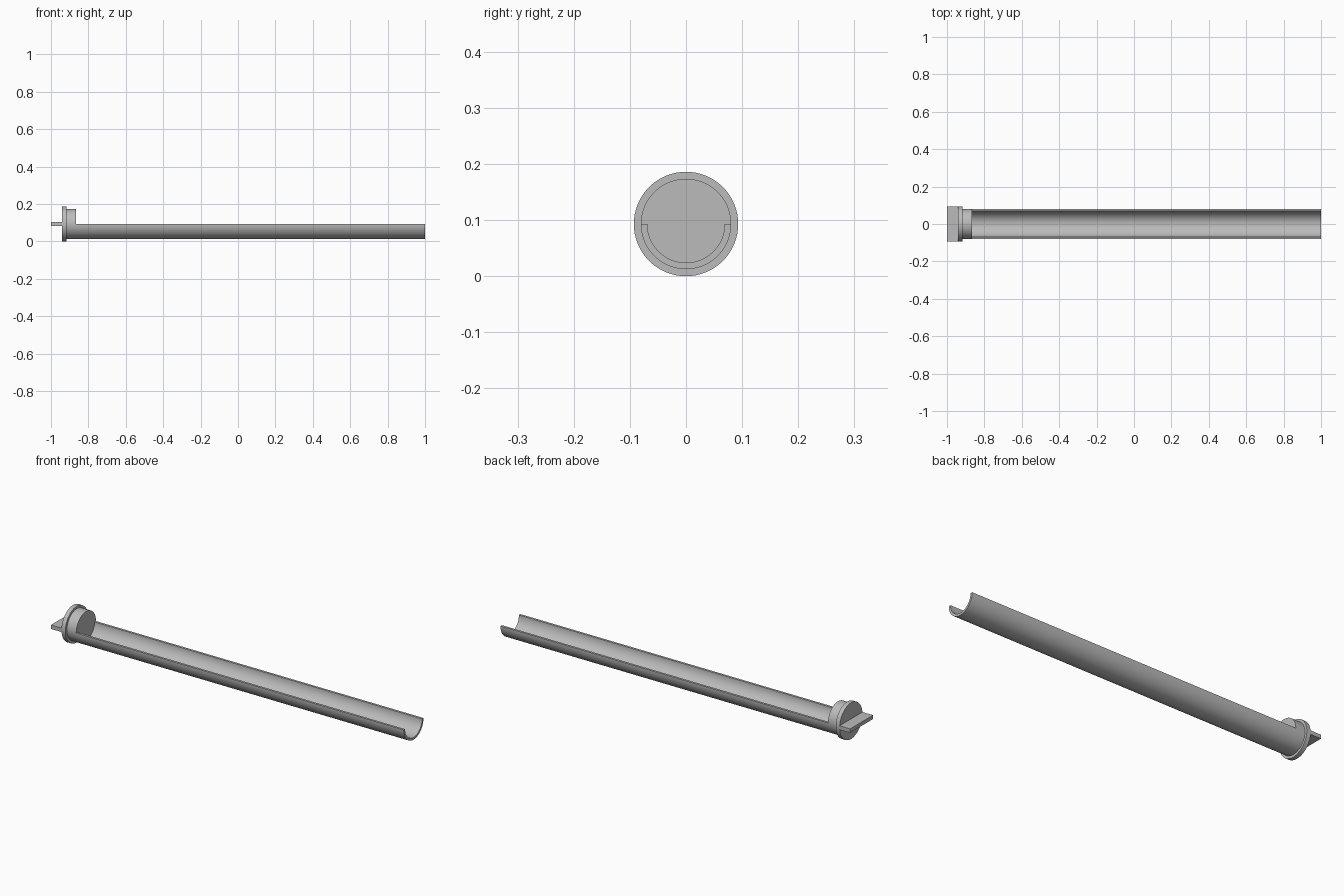
import bpy, bmesh, math

if "Cube" in bpy.data.objects:
    bpy.data.objects.remove(bpy.data.objects["Cube"], do_unlink=True)

AXIS_Z = 0.093      # height of the tube axis
FLANGE_R = 0.093
OUTER_R = 0.0805
INNER_R = 0.069
STEPS = 48          # segments per half circle

grey = bpy.data.materials.new("plain grey")
grey.use_nodes = True
colour = (0.5, 0.5, 0.5, 1)
grey.diffuse_color = colour
grey.node_tree.nodes["Principled BSDF"].inputs["Base Color"].default_value = colour


def arc(radius, start, end, steps):
    """Points (y, z) along an arc around the tube axis."""
    angles = [start + (end - start) * i / steps for i in range(steps + 1)]
    return [(radius * math.cos(a), AXIS_Z + radius * math.sin(a)) for a in angles]


def extrude_profile(name, profile, x0, x1):
    """Sweep a closed (y, z) profile along x into a capped solid."""
    bm = bmesh.new()
    face = bm.faces.new([bm.verts.new((x0, y, z)) for y, z in profile])
    moved = bmesh.ops.extrude_face_region(bm, geom=[face], use_keep_orig=True)["geom"]
    verts = [v for v in moved if isinstance(v, bmesh.types.BMVert)]
    bmesh.ops.translate(bm, verts=verts, vec=(x1 - x0, 0, 0))
    bmesh.ops.recalc_face_normals(bm, faces=bm.faces)
    mesh = bpy.data.meshes.new(name)
    bm.to_mesh(mesh)
    bm.free()
    mesh.materials.append(grey)
    obj = bpy.data.objects.new(name, mesh)
    bpy.context.collection.objects.link(obj)
    bpy.ops.object.select_all(action="DESELECT")
    obj.select_set(True)
    bpy.context.view_layer.objects.active = obj
    bpy.ops.object.shade_smooth_by_angle(angle=math.radians(30))
    return obj


def disc(radius):
    return arc(radius, 0, 2 * math.pi, 2 * STEPS)[:-1]


# Open half-round trough
trough = arc(OUTER_R, math.pi, 2 * math.pi, STEPS) + arc(INNER_R, 2 * math.pi, math.pi, STEPS)
extrude_profile("trough", trough, -0.865, 1.0)

# End plug and its wider flange
extrude_profile("end_plug", disc(OUTER_R), -0.918, -0.865)
extrude_profile("flange", disc(FLANGE_R), -0.94, -0.918)

# Flat grip plate across the flange
w, t = FLANGE_R, 0.01
grip = [(-w, AXIS_Z - t), (w, AXIS_Z - t), (w, AXIS_Z + t), (-w, AXIS_Z + t)]
extrude_profile("grip_plate", grip, -1.0, -0.94)
